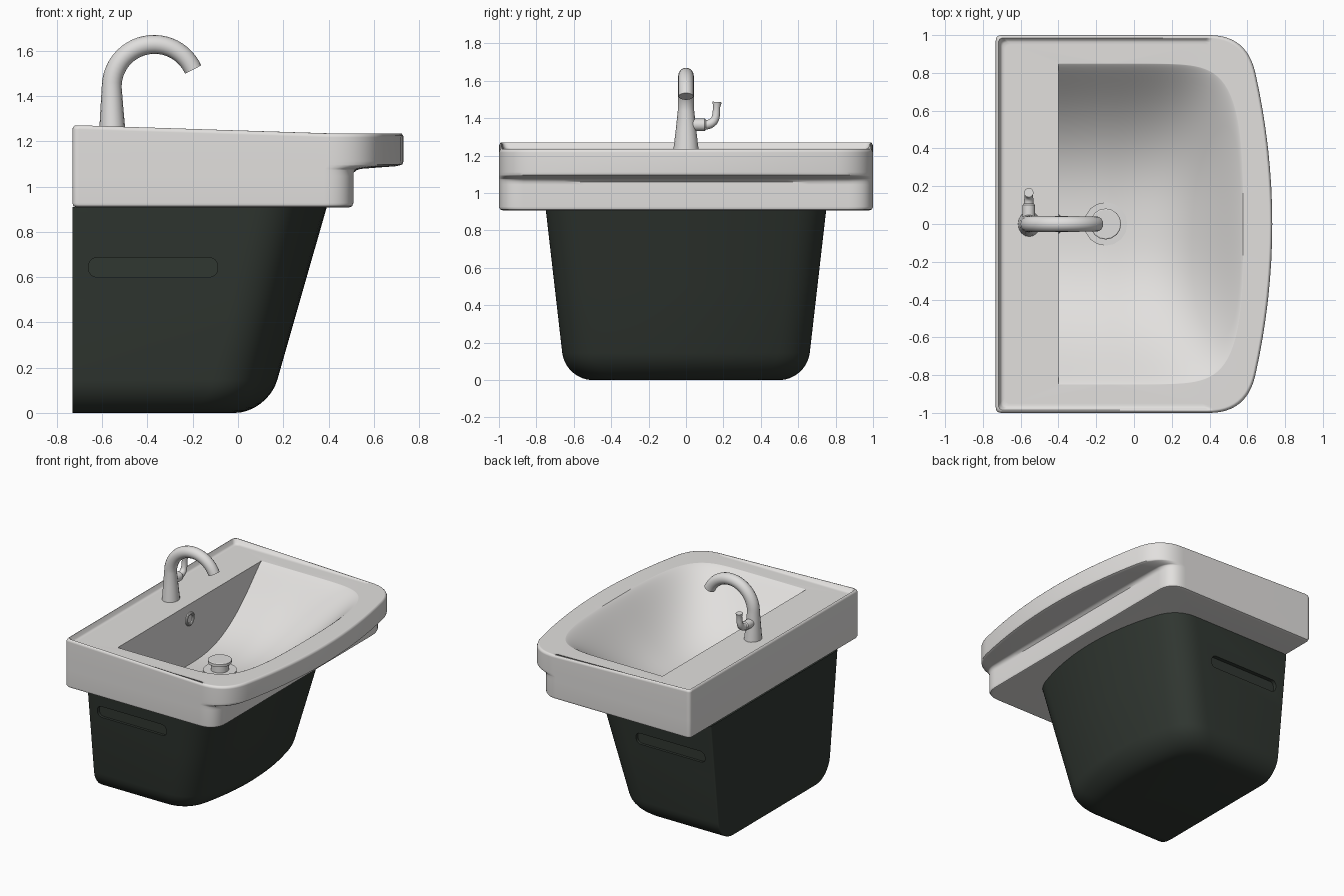
import bpy, bmesh, math
from mathutils import Vector

if "Cube" in bpy.data.objects:
    bpy.data.objects.remove(bpy.data.objects["Cube"])


def material(name, rgb):
    m = bpy.data.materials.new(name)
    m.diffuse_color = (*rgb, 1)
    m.use_nodes = True
    m.node_tree.nodes["Principled BSDF"].inputs["Base Color"].default_value = m.diffuse_color
    return m


CERAMIC = material("warm white ceramic", (0.76, 0.745, 0.73))
METAL = material("light grey metal", (0.74, 0.73, 0.72))
GREEN = material("dark green", (0.030, 0.038, 0.031))
DECK = 1.235


def finish(ob, mat, angle=35):
    ob.data.materials.clear()
    ob.data.materials.append(mat)
    bpy.ops.object.select_all(action='DESELECT')
    ob.select_set(True)
    bpy.context.view_layer.objects.active = ob
    bpy.ops.object.shade_smooth_by_angle(angle=math.radians(angle))


def to_object(bm, name):
    bmesh.ops.recalc_face_normals(bm, faces=bm.faces)
    me = bpy.data.meshes.new(name)
    bm.to_mesh(me)
    bm.free()
    ob = bpy.data.objects.new(name, me)
    bpy.context.collection.objects.link(ob)
    return ob


def bezier(a, b, c, n):
    a, b, c = Vector(a), Vector(b), Vector(c)
    return [a * (1 - t) ** 2 + b * 2 * t * (1 - t) + c * t * t
            for t in (i / n for i in range(n + 1))]


def outline(xb, xf, h, bow, c, rb=0.03):
    """Plan outline: straight back and sides, bowed front, rounded corners."""
    ye = h - c
    xe = xf - bow * ye * ye
    xc = xe - 2 * bow * ye * c
    half = bezier((xb, h - rb), (xb, h), (xb + rb, h), 4)
    half += bezier((xc - c, h), (xc, h), (xe, ye), 12)
    for i in range(1, 8):
        y = ye * (1 - i / 8)
        half.append(Vector((xf - bow * y * y, y)))
    return half + [Vector((xf, 0))] + [Vector((p.x, -p.y)) for p in reversed(half)]


def ring(bm, pts, z):
    return [bm.verts.new((p.x, p.y, z(p.x) if callable(z) else z)) for p in pts]


def bridge(bm, a, b):
    n = len(a)
    for i in range(n):
        j = (i + 1) % n
        bm.faces.new((a[i], a[j], b[j], b[i]))


# Basin: lofted body, underside, overhanging front and raised back lip
def lower(d, z):
    return outline(-0.732 + d, 0.51 - d, 1 - d, 0, 0.13), z


def upper(d, z):
    return outline(-0.732 + d, 0.732 - d, 1 - d, 0.14, 0.2), z


def lip(drop, share=1):
    return lambda x: DECK - drop + share * 0.035 * min(1, max(0, (0.4 - x) / 0.88))


bm = bmesh.new()
sections = [(outline(-0.72, 0.375, 0.735, 0.28, 0.17), 0.912),
            lower(0.02, 0.907), lower(0.006, 0.913), lower(0, 0.927),
            lower(0, 1.045), lower(0, 1.06)]
base, rim = lower(0, 0)[0], upper(0, 0)[0]
for t, z in ((0.06, 1.072), (0.14, 1.078), (0.86, 1.090), (0.97, 1.097)):
    sections.append(([a.lerp(b, t) for a, b in zip(base, rim)], z))
sections += [upper(0, 1.112), upper(0, lip(0.018)), upper(0.003, lip(0.008)),
             upper(0.009, lip(0.001)), upper(0.014, lip(0)), upper(0.018, lip(0, 0.85)),
             upper(0.026, lip(0, 0.25)), upper(0.036, DECK), upper(0.05, DECK)]
rings = [ring(bm, p, z) for p, z in sections]
for a, b in zip(rings, rings[1:]):
    bridge(bm, a, b)

# Bowl: deep at the vertical back wall, rising to the front and both sides
NX, NY = 36, 40
grid = []
for i in range(NX + 1):
    t = 0.997 * (1 - (1 - i / NX) ** 1.8)
    x = -0.4 + 0.98 * t
    w = 0.85 * (1 - t ** 10) ** (1 / 3)
    s = max(0, (x + 0.2) / 0.78)
    deep = 0.43 + 0.08 * max(0, -0.15 - x)
    depth = 0 if i == NX else deep * (1 - s ** 3.2) ** 1.35
    row = []
    for j in range(NY + 1):
        v = math.sin(math.pi * (j / NY - 0.5))
        f = max(0, 1 - abs(v) ** 2.6) ** 1.2
        row.append(bm.verts.new((x, w * v, DECK - depth * f)))
    grid.append(row)
for a, b in zip(grid, grid[1:]):
    for j in range(NY):
        bm.faces.new((a[j], a[j + 1], b[j + 1], b[j]))
bm.faces.new(grid[0])

# Deck: flat surface between lip and bowl opening
last = rings[-1]
edges = [bm.edges.get((last[i - 1], last[i])) for i in range(len(last))]
edges += [bm.edges.get((a[j], b[j])) for a, b in zip(grid, grid[1:]) for j in (0, NY)]
edges += [bm.edges.get((grid[NX][j], grid[NX][j + 1])) for j in range(NY)]
edges.append(bm.edges.get((grid[0][0], grid[0][NY])))
bmesh.ops.triangle_fill(bm, edges=edges, use_beauty=True, normal=(0, 0, 1))
basin = to_object(bm, "basin")
finish(basin, CERAMIC, 40)
weighted = basin.modifiers.new("flat_deck_shading", 'WEIGHTED_NORMAL')
weighted.keep_sharp = True

# Cabinet: tapered tub with bowed front and rounded bottom
bm = bmesh.new()
R = 0.145
levels = [(R * (1 - math.cos(a)), R * (1 - math.sin(a)))
          for a in (math.pi / 2 * k / 8 for k in range(9))] + [(0.5, 0), (0.91, 0)]
rings = [ring(bm, outline(-0.732, 0.132 + 0.286 * z - d, 0.645 + 0.115 * z - d,
                          0.28, 0.17, 0.01), z) for z, d in levels]
for a, b in zip(rings, rings[1:]):
    bridge(bm, a, b)
bm.faces.new(rings[0])
bm.faces.new(rings[-1])
cabinet = to_object(bm, "cabinet")

# Grip recesses on both sides of the cabinet
for side in (-1, 1):
    bm = bmesh.new()
    bmesh.ops.create_cube(bm, size=1)
    for v in bm.verts:
        v.co = (-0.375 + v.co.x * 0.57, side * 0.765 + v.co.y * 0.14, 0.643 + v.co.z * 0.085)
    bmesh.ops.bevel(bm, geom=[e for e in bm.edges
                              if abs(e.verts[0].co.y - e.verts[1].co.y) > 0.1],
                    offset=0.036, segments=6, profile=0.5, affect='EDGES')
    cutter = to_object(bm, "grip_cutter")
    cutter.hide_render = True
    mod = cabinet.modifiers.new("grip", 'BOOLEAN')
    mod.object, mod.operation, mod.solver = cutter, 'DIFFERENCE', 'EXACT'
    bpy.context.view_layer.objects.active = cabinet
    bpy.ops.object.modifier_apply(modifier="grip")
    bpy.data.objects.remove(cutter)

# Open the cabinet top so the bowl hangs inside
bm = bmesh.new()
bm.from_mesh(cabinet.data)
bmesh.ops.delete(bm, geom=[f for f in bm.faces if f.calc_center_median().z > 0.905],
                 context='FACES')
bm.to_mesh(cabinet.data)
bm.free()
finish(cabinet, GREEN)


def tube(name, pts, mat):
    """Round tube through (x, y, z, radius) points."""
    cu = bpy.data.curves.new(name, 'CURVE')
    cu.dimensions = '3D'
    cu.bevel_depth, cu.bevel_resolution, cu.use_fill_caps = 1, 6, True
    sp = cu.splines.new('POLY')
    sp.points.add(len(pts) - 1)
    for p, (x, y, z, r) in zip(sp.points, pts):
        p.co, p.radius = (x, y, z, 1), r
    ob = bpy.data.objects.new(name, cu)
    bpy.context.collection.objects.link(ob)
    bpy.ops.object.select_all(action='DESELECT')
    ob.select_set(True)
    bpy.context.view_layer.objects.active = ob
    bpy.ops.object.convert(target='MESH')
    finish(bpy.context.object, mat)
    return bpy.context.object


# Faucet: tapered post, deeper at its foot, and arched spout
path = [(-0.555, 0, 1.23, 0.059), (-0.557, 0, 1.34, 0.051)]
for k in range(25):
    a = math.radians(180 - 156 * k / 24)
    path.append((-0.37 + 0.188 * math.cos(a), 0, 1.44 + 0.188 * math.sin(a),
                 0.044 - 0.004 * k / 24))
faucet = tube("faucet", path, METAL)
for v in faucet.data.vertices:
    v.co.y *= 1 + 0.7 * max(0, 1.44 - v.co.z)

# Faucet lever: side knob and upturned handle
tube("lever_knob", [(-0.557, 0, 1.365, 0.033), (-0.557, 0.1, 1.365, 0.033),
                    (-0.557, 0.108, 1.365, 0.026)], METAL)
bend = bezier((0.10, 1.365), (0.16, 1.365), (0.162, 1.43), 8)
tube("lever_handle", [(-0.557, p.x, p.y, 0.026 - 0.006 * i / 8) for i, p in enumerate(bend)]
     + [(-0.557, 0.164, 1.46, 0.019), (-0.557, 0.166, 1.487, 0.025)], METAL)

# Drain: flange, post and raised stopper
tube("drain_flange", [(-0.15, 0, 0.78, 0.115), (-0.15, 0, 0.815, 0.115)], METAL)
tube("drain_post", [(-0.15, 0, 0.81, 0.062), (-0.15, 0, 0.875, 0.062)], METAL)
tube("drain_stopper", [(-0.15, 0, 0.868, 0.082), (-0.15, 0, 0.888, 0.082),
                       (-0.15, 0, 0.892, 0.076)], METAL)

# Overflow ring on the back wall of the bowl
bpy.ops.mesh.primitive_torus_add(location=(-0.4, 0, 1.125), rotation=(0, math.pi / 2, 0),
                                 major_radius=0.04, minor_radius=0.011,
                                 major_segments=32, minor_segments=10)
bpy.context.object.name = "overflow_ring"
finish(bpy.context.object, METAL)
